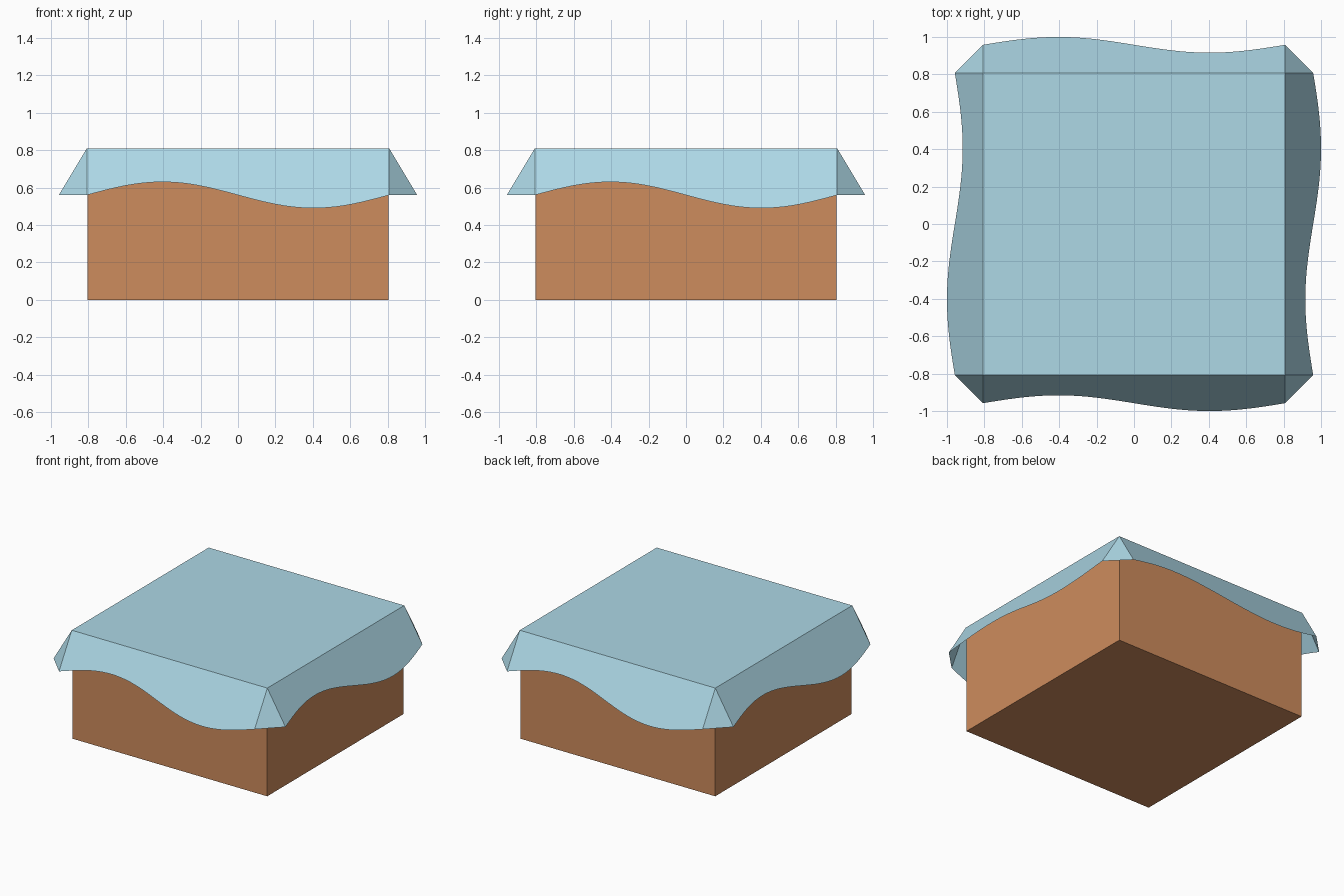
import bpy, bmesh, math
from mathutils import Matrix, Vector

cube = bpy.data.objects.get("Cube")
if cube:
    bpy.data.objects.remove(cube, do_unlink=True)

HALF, TOP = 0.808, 0.81        # lid half width and height
FLARE, DROP = 0.15, 0.25       # outward and downward run of the skirt
WAVE, STEPS = 0.28, 40         # hem wave as a share of the skirt length


def material(name, color):
    m = bpy.data.materials.new(name)
    m.use_nodes = True
    m.diffuse_color = color
    m.node_tree.nodes["Principled BSDF"].inputs["Base Color"].default_value = color
    return m


def add_object(name, bm, mat):
    me = bpy.data.meshes.new(name)
    bm.to_mesh(me)
    bm.free()
    me.materials.append(mat)
    ob = bpy.data.objects.new(name, me)
    bpy.context.collection.objects.link(ob)
    return ob


tan = material("tan cardboard", (0.617, 0.262, 0.110, 1))
blue = material("light blue cloth", (0.418, 0.686, 0.791, 1))

# Box body
bm = bmesh.new()
bmesh.ops.create_cube(bm, size=1)
size, height = 2 * (HALF - 0.003), TOP - 0.004
bmesh.ops.scale(bm, vec=(size, size, height), verts=bm.verts)
bmesh.ops.translate(bm, vec=(0, 0, height / 2), verts=bm.verts)
add_object("box_body", bm, tan)

# Cloth cover: flat top, four flared skirts with a wavy hem, corner gussets
bm = bmesh.new()
corner = Vector((HALF, -HALF, TOP))
bm.faces.new([bm.verts.new(Matrix.Rotation(k * math.pi / 2, 3, 'Z') @ corner)
              for k in range(4)])
for k in range(4):
    turn = Matrix.Rotation(k * math.pi / 2, 3, 'Z')
    upper, hem = [], []
    for i in range(STEPS + 1):
        t = i / STEPS
        x = HALF * (2 * t - 1)
        run = 1 - WAVE * math.sin(2 * math.pi * t)
        upper.append(bm.verts.new(turn @ Vector((x, -HALF, TOP))))
        hem.append(bm.verts.new(turn @ Vector((x, -HALF - FLARE * run, TOP - DROP * run))))
    for i in range(STEPS):
        bm.faces.new((upper[i], hem[i], hem[i + 1], upper[i + 1]))
    side = bm.verts.new(turn @ Vector((HALF + FLARE, -HALF, TOP - DROP)))
    bm.faces.new((upper[-1], hem[-1], side))
bmesh.ops.remove_doubles(bm, verts=bm.verts, dist=0.0001)
add_object("cloth_cover", bm, blue)
